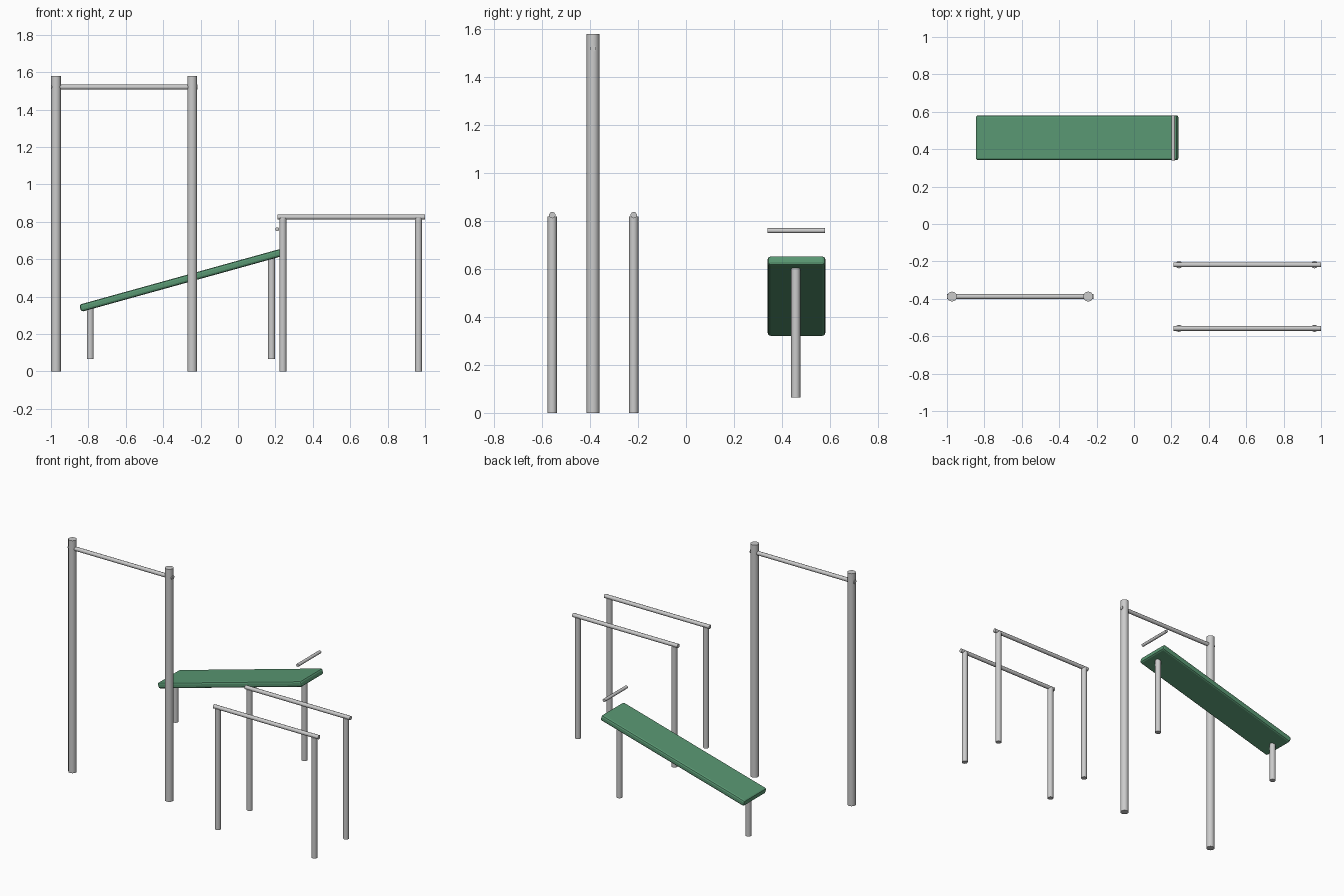
import bpy
from math import radians
from mathutils import Vector

if "Cube" in bpy.data.objects:
    bpy.data.objects.remove(bpy.data.objects["Cube"])


def tube(name, start, end, radius, sides=10):
    a, b = Vector(start), Vector(end)
    bpy.ops.mesh.primitive_cylinder_add(vertices=sides, radius=radius,
                                        depth=(b - a).length, location=(a + b) / 2)
    ob = bpy.context.object
    ob.name = name
    ob.rotation_euler = (b - a).to_track_quat('Z', 'Y').to_euler()
    bpy.ops.object.shade_smooth_by_angle(angle=radians(40))
    return ob


# Pull-up station
for side, x in (("left", -0.973), ("right", -0.245)):
    tube(f"pull_up_post_{side}", (x, -0.388, 0), (x, -0.388, 1.58), 0.027)
tube("pull_up_bar", (-1.0, -0.388, 1.52), (-0.216, -0.388, 1.52), 0.0135)

# Parallel dip bars
for row, y in (("front", -0.558), ("back", -0.218)):
    for side, x in (("left", 0.24), ("right", 0.965)):
        tube(f"dip_post_{row}_{side}", (x, y, 0), (x, y, 0.82), 0.0195)
    tube(f"dip_rail_{row}", (0.21, y, 0.825), (1.0, y, 0.825), 0.0135)

# Inclined bench board with chamfered edges
green = bpy.data.materials.new("bench_green")
green.diffuse_color = (0.10, 0.31, 0.17, 1)
green.use_nodes = True
green.node_tree.nodes["Principled BSDF"].inputs["Base Color"].default_value = green.diffuse_color
bpy.ops.mesh.primitive_cube_add(size=1, location=(-0.304, 0.461, 0.487))
board = bpy.context.object
board.name = "bench_board"
board.scale = (1.12, 0.24, 0.04)
bpy.ops.object.transform_apply(location=False, rotation=False, scale=True)
board.rotation_euler.y = radians(-15.5)
board.data.materials.append(green)
bevel = board.modifiers.new("edge_chamfer", 'BEVEL')
bevel.width = 0.012
bevel.segments = 2

# Bench legs and foot-hold bar
tube("bench_leg_low", (-0.79, 0.458, 0.065), (-0.79, 0.458, 0.345), 0.0195)
tube("bench_leg_high", (0.18, 0.458, 0.065), (0.18, 0.458, 0.605), 0.0195)
tube("foot_bar", (0.21, 0.339, 0.76), (0.21, 0.58, 0.76), 0.0105)
